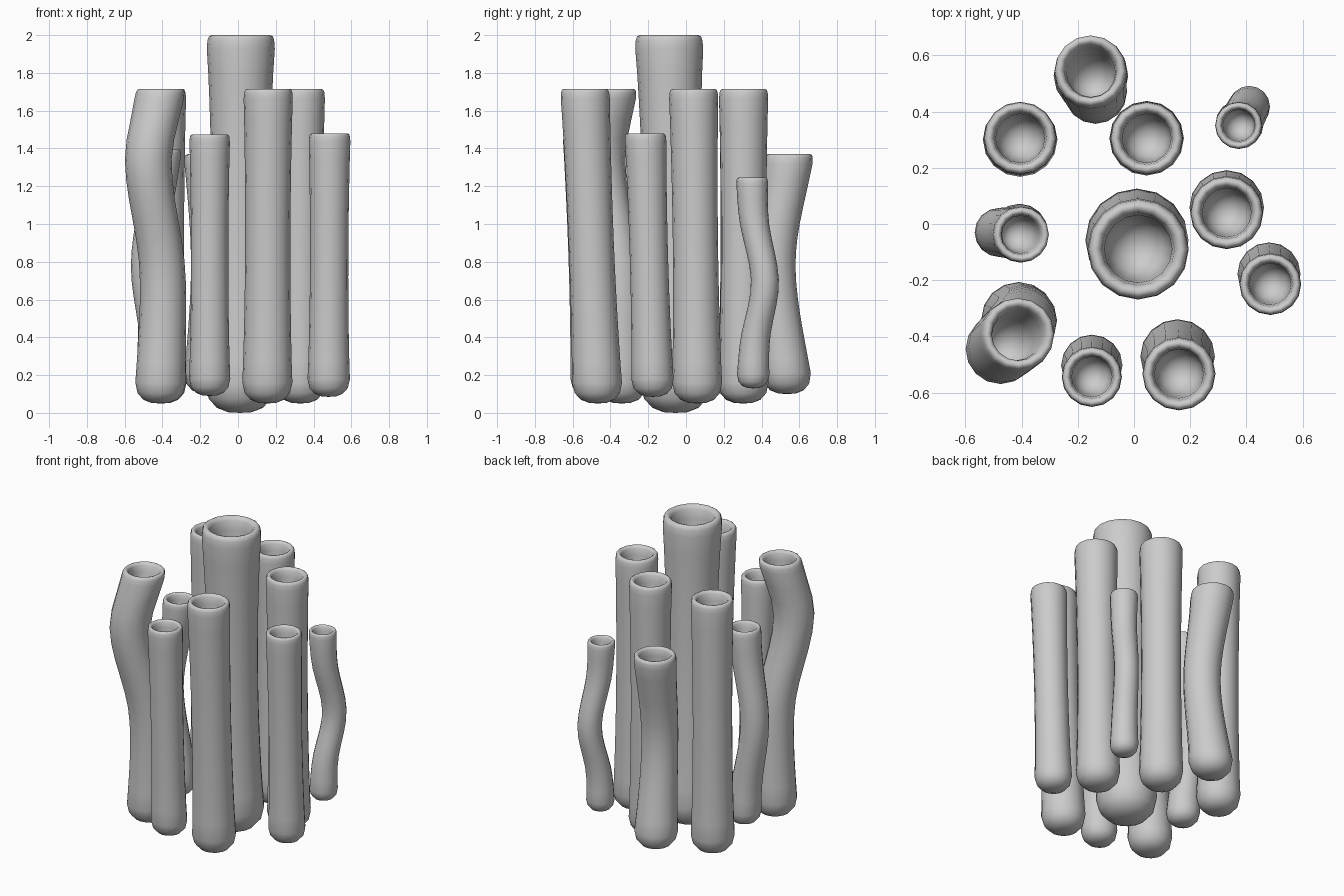
import bpy, bmesh, math

if "Cube" in bpy.data.objects:
    bpy.data.objects.remove(bpy.data.objects["Cube"])

SIDES = 16


def path_at(pts, z):
    """Smooth centre line through (z, x, y) points (Hermite interpolation)."""
    z = min(max(z, pts[0][0]), pts[-1][0])
    n = len(pts)

    def slope(i, k):
        if n > 2 and (i == 0 or i == n - 1):
            return 0.3 * (pts[1][k] - pts[0][k]) / (pts[1][0] - pts[0][0]) if i == 0 else \
                0.6 * (pts[-1][k] - pts[-2][k]) / (pts[-1][0] - pts[-2][0])
        a, b = pts[max(i - 1, 0)], pts[min(i + 1, n - 1)]
        return (b[k] - a[k]) / (b[0] - a[0])

    i = 0
    while i < n - 2 and z > pts[i + 1][0]:
        i += 1
    h = pts[i + 1][0] - pts[i][0]
    t = (z - pts[i][0]) / h
    out = []
    for k in (1, 2):
        out.append((2*t**3 - 3*t*t + 1) * pts[i][k] + (t**3 - 2*t*t + t) * h * slope(i, k)
                   + (3*t*t - 2*t**3) * pts[i + 1][k] + (t**3 - t*t) * h * slope(i + 1, k))
    return out


def tube(name, R, pts, waist=0.92):
    """Hollow-topped tube: rounded foot, slim waist, rounded lip, inner cavity."""
    z0, z1 = pts[0][0], pts[-1][0]
    prof = [(0.35*R, z0 + 0.02*R), (0.68*R, z0 + 0.15*R), (0.92*R, z0 + 0.42*R),
            (1.02*R, z0 + 0.85*R)]
    a, b = z0 + 0.85*R, z1 - 0.4*R
    for j in range(1, 14):                                   # shaft
        u = j / 14
        end = 1.02 + (1.0 - 1.02) * u
        w = math.sin(math.pi * u) ** 0.8
        prof.append(((end + (waist - end) * w) * R, a + (b - a) * u))
    prof += [(1.0*R, b), (0.98*R, z1 - 0.15*R), (0.94*R, z1 - 0.04*R), (0.87*R, z1),
             (0.79*R, z1 - 0.02*R), (0.72*R, z1 - 0.13*R), (0.67*R, z1 - 0.45*R),
             (0.63*R, z1 - 1.3*R), (0.5*R, z1 - 1.75*R), (0.25*R, z1 - 1.95*R)]
    bm = bmesh.new()
    rings = []
    for r, z in prof:
        cx, cy = path_at(pts, z)
        rings.append([bm.verts.new((cx + r * math.cos(2*math.pi*s/SIDES),
                                    cy + r * math.sin(2*math.pi*s/SIDES), z))
                      for s in range(SIDES)])
    for lo, hi in zip(rings, rings[1:]):
        for s in range(SIDES):
            t = (s + 1) % SIDES
            bm.faces.new((lo[s], lo[t], hi[t], hi[s]))
    for ring, z in ((rings[0], z0), (rings[-1], z1 - 2*R)):  # foot and cavity floor
        tip = bm.verts.new((*path_at(pts, z), z))
        for s in range(SIDES):
            bm.faces.new((ring[s], ring[(s + 1) % SIDES], tip))
    bmesh.ops.recalc_face_normals(bm, faces=bm.faces)
    me = bpy.data.meshes.new(name)
    bm.to_mesh(me)
    bm.free()
    for p in me.polygons:
        p.use_smooth = True
    bpy.context.collection.objects.link(bpy.data.objects.new(name, me))


# Tall central tube
tube("center_tube", 0.18, [(0.0, 0.01, -0.055), (2.0, 0.015, -0.09)], 0.85)

# Straight tubes around it
tube("back_left_tube", 0.13, [(0.05, -0.405, 0.30), (1.715, -0.405, 0.305)])
tube("back_middle_tube", 0.13, [(0.05, 0.045, 0.305), (1.715, 0.045, 0.305)])
tube("right_tube", 0.13, [(0.05, 0.33, 0.06), (1.715, 0.33, 0.04)])
tube("front_right_tube", 0.11, [(0.085, 0.48, -0.175), (1.48, 0.485, -0.215)])
tube("front_middle_tube", 0.13, [(0.05, 0.155, -0.467), (1.715, 0.16, -0.535)])
tube("front_left_tube", 0.107, [(0.09, -0.15, -0.50), (1.475, -0.15, -0.545)])

# Curved tubes
tube("bent_front_left_tube", 0.131, [(0.05, -0.412, -0.34), (0.75, -0.40, -0.355),
                                     (1.33, -0.475, -0.445), (1.715, -0.41, -0.39)])
tube("bent_left_tube", 0.10, [(0.11, -0.405, -0.03), (0.35, -0.42, -0.03), (0.78, -0.48, -0.03),
                              (1.2, -0.42, -0.035), (1.395, -0.40, -0.038)], 0.87)
tube("bent_back_tube", 0.13, [(0.10, -0.155, 0.535), (0.8, -0.137, 0.468),
                              (1.37, -0.155, 0.545)], 0.86)
tube("bent_small_tube", 0.084, [(0.13, 0.375, 0.355), (0.38, 0.38, 0.365), (0.69, 0.41, 0.418),
                                (1.02, 0.38, 0.36), (1.245, 0.372, 0.35)], 0.88)
